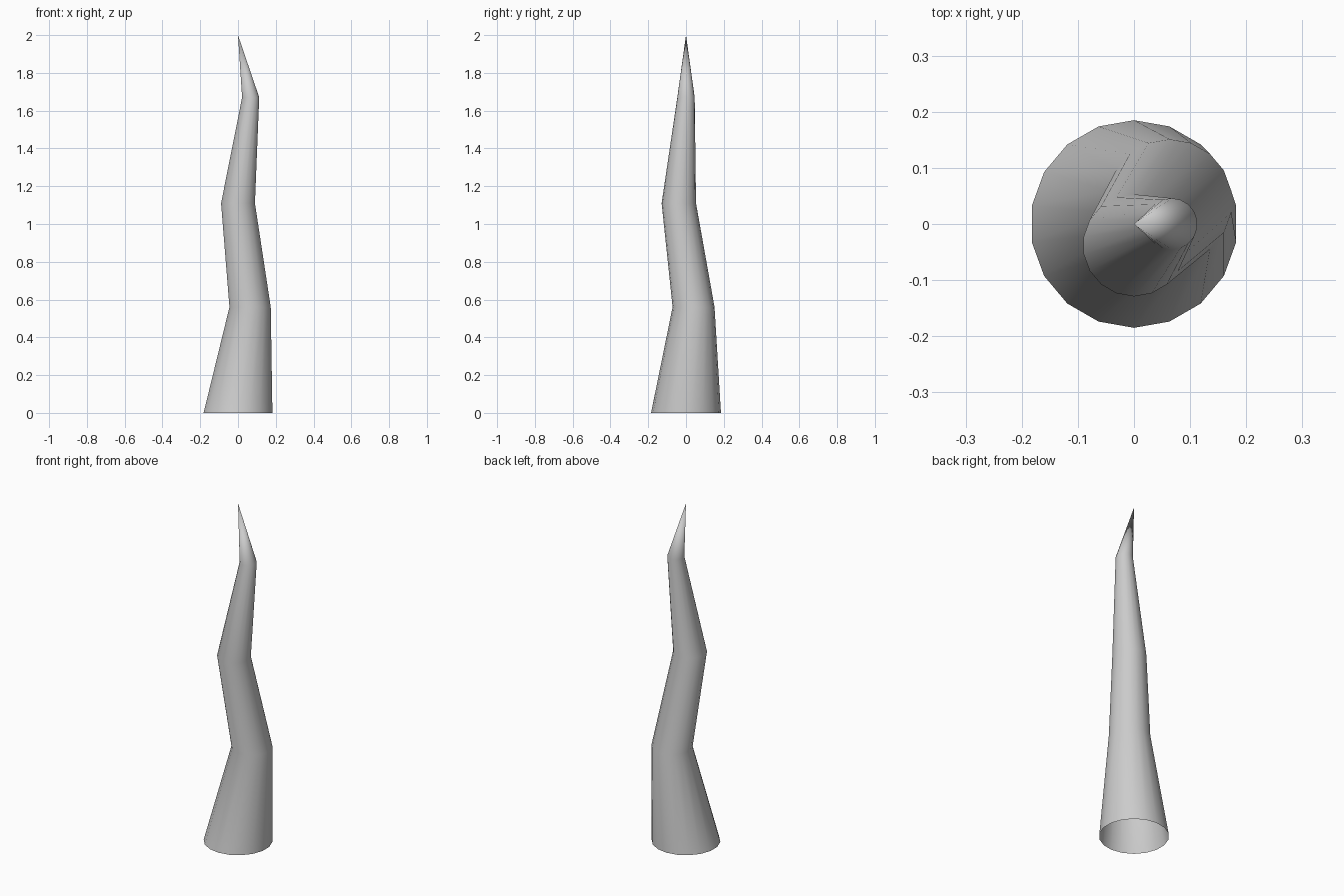
import bpy, bmesh
from math import sin, cos, pi, radians

if "Cube" in bpy.data.objects:
    bpy.data.objects.remove(bpy.data.objects["Cube"])

SIDES = 18
# Path of the crooked spike: centre x, centre y, height, radius
rings = [(0, 0, 0, 0.185),
         (0.064, 0.04, 0.56, 0.111),
         (0.0, -0.038, 1.11, 0.091),
         (0.067, 0.0, 1.67, 0.046)]
tip = (0, 0, 2)

bm = bmesh.new()

# Horizontal rings, first vertex pointing to +y
loops = [[bm.verts.new((x + r * sin(2 * pi * i / SIDES), y + r * cos(2 * pi * i / SIDES), z))
          for i in range(SIDES)] for x, y, z, r in rings]

# Tapered walls between rings (base left open)
for low, high in zip(loops, loops[1:]):
    for i in range(SIDES):
        j = (i + 1) % SIDES
        bm.faces.new((low[j], low[i], high[i], high[j]))

# Pointed tip
point = bm.verts.new(tip)
for i in range(SIDES):
    bm.faces.new((loops[-1][(i + 1) % SIDES], loops[-1][i], point))
bmesh.ops.recalc_face_normals(bm, faces=bm.faces)

mesh = bpy.data.meshes.new("crooked_spike")
bm.to_mesh(mesh)
bm.free()
spike = bpy.data.objects.new("crooked_spike", mesh)
bpy.context.collection.objects.link(spike)

# Smooth around the sides
bpy.context.view_layer.objects.active = spike
spike.select_set(True)
bpy.ops.object.shade_smooth_by_angle(angle=radians(30))
